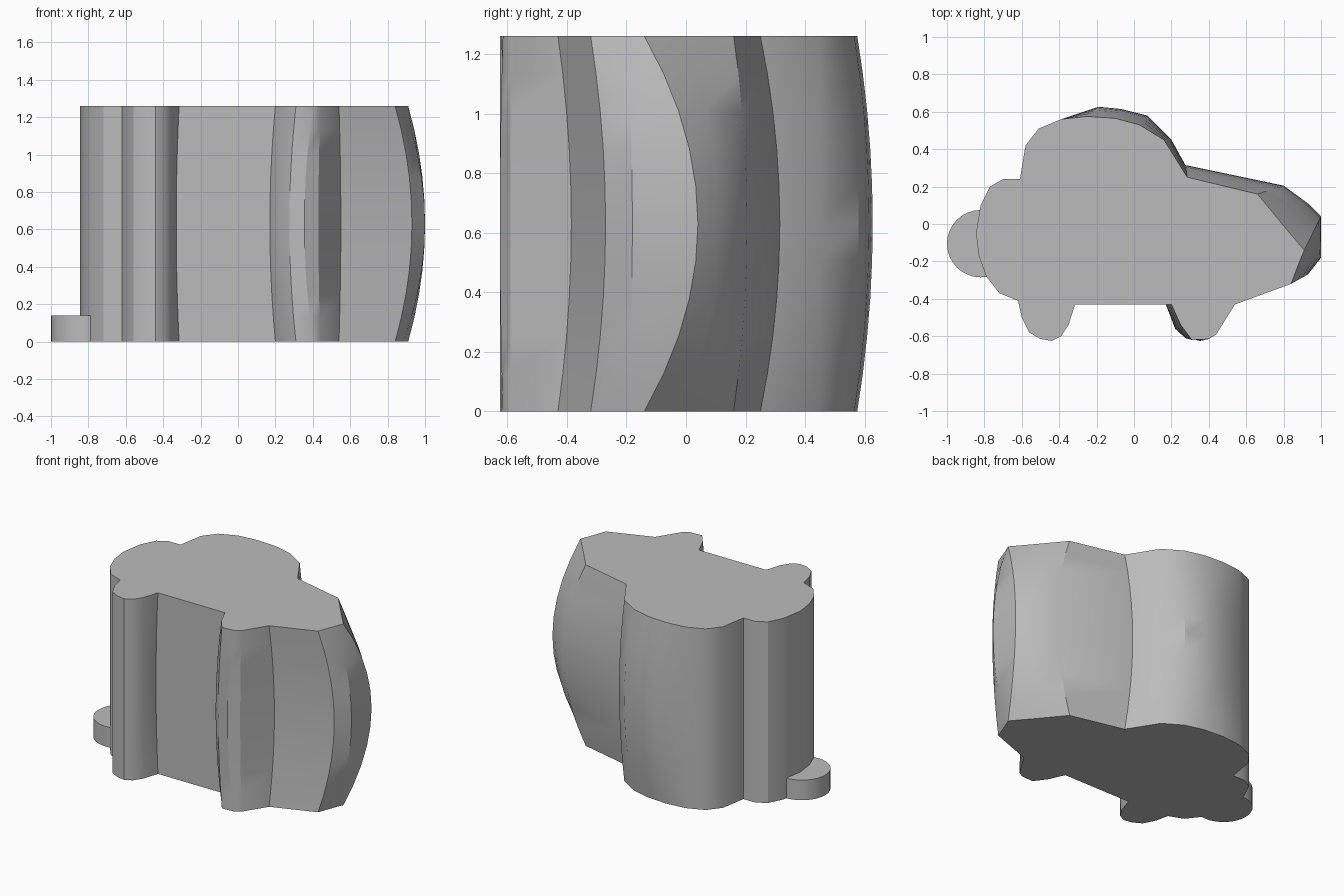
import bpy
import bmesh
import math

default_cube = bpy.data.objects.get("Cube")
if default_cube:
    bpy.data.objects.remove(default_cube, do_unlink=True)

HEIGHT = 1.26


def make_material(name, colour):
    material = bpy.data.materials.new(name)
    material.use_nodes = True
    material.diffuse_color = colour
    material.node_tree.nodes["Principled BSDF"].inputs["Base Color"].default_value = colour
    return material


def finish(bm, name, material):
    """Turn a bmesh into a smooth-shaded object with sharp edges kept."""
    bmesh.ops.recalc_face_normals(bm, faces=bm.faces)
    mesh = bpy.data.meshes.new(name)
    bm.to_mesh(mesh)
    bm.free()
    mesh.materials.append(material)
    obj = bpy.data.objects.new(name, mesh)
    bpy.context.collection.objects.link(obj)
    bpy.ops.object.select_all(action="DESELECT")
    obj.select_set(True)
    bpy.context.view_layer.objects.active = obj
    bpy.ops.object.shade_smooth_by_angle(angle=math.radians(30))
    return obj


# Each side profile is a list of (end point, optional middle point).
rear = [
    ((-.61, .24),), ((-.7, .24),), ((-.77, .2),), ((-.82, .1),),
    ((-.845, -.05),), ((-.83, -.17),), ((-.79, -.28),), ((-.72, -.37),),
    ((-.62, -.41),),
]
rear_wheel = [
    ((-.6, -.5),), ((-.56, -.58),), ((-.5, -.615),), ((-.44, -.625),),
    ((-.39, -.6),), ((-.35, -.54),), ((-.315, -.43), (-.33, -.43)),
]
front_wheel = [
    ((.2, -.43), (.17, -.43)), ((.25, -.54), (.22, -.56)),
    ((.31, -.62), (.275, -.61)), ((.4, -.615), (.355, -.625)),
    ((.44, -.59), (.43, -.59)), ((.54, -.43), (.55, -.385)),
]
nose = [
    ((.84, -.32), (.93, -.27)), ((.885, -.2), (1, -.18)),
    ((.91, -.14), (1, .04)), ((.8, -.01), (.93, .11)),
    ((.66, .16), (.8, .205)), ((.285, .25), (.275, .315)),
]
roof = [
    ((.16, .45), (.2, .45)), ((.03, .53), (.07, .58)),
    ((-.1, .565), (-.07, .615)), ((-.25, .575), (-.19, .627)),
    ((-.39, .56),), ((-.51, .51),), ((-.58, .42),),
]
profile = rear + rear_wheel + front_wheel + nose + roof


def bulged_ring(bm, z):
    """Outline at height z, swelling from the flat ends to the middle."""
    swell = 1 - abs(2 * z / HEIGHT - 1) ** 2
    ring = []
    for point in profile:
        (x, y), (mid_x, mid_y) = point[0], point[-1]
        ring.append(bm.verts.new((x + (mid_x - x) * swell,
                                  y + (mid_y - y) * swell, z)))
    return ring


# Car-shaped body, lofted through the rings and closed with flat ends
body = bmesh.new()
steps = 10
rings = [bulged_ring(body, HEIGHT * i / steps) for i in range(steps + 1)]
for low, high in zip(rings, rings[1:]):
    for i in range(len(low)):
        j = (i + 1) % len(low)
        body.faces.new((low[i], low[j], high[j], high[i]))
body.faces.new(rings[0][::-1])
body.faces.new(rings[-1])

grey = make_material("plain grey", (.5, .5, .5, 1))
finish(body, "car_body", grey)

# Low round tab at the tail
TAB_HEIGHT = .14
tab = bmesh.new()
bmesh.ops.create_cone(tab, cap_ends=True, segments=32, radius1=.18, radius2=.18,
                      depth=TAB_HEIGHT)
bmesh.ops.translate(tab, verts=tab.verts, vec=(-.82, -.105, TAB_HEIGHT / 2))
finish(tab, "tail_tab", grey)
